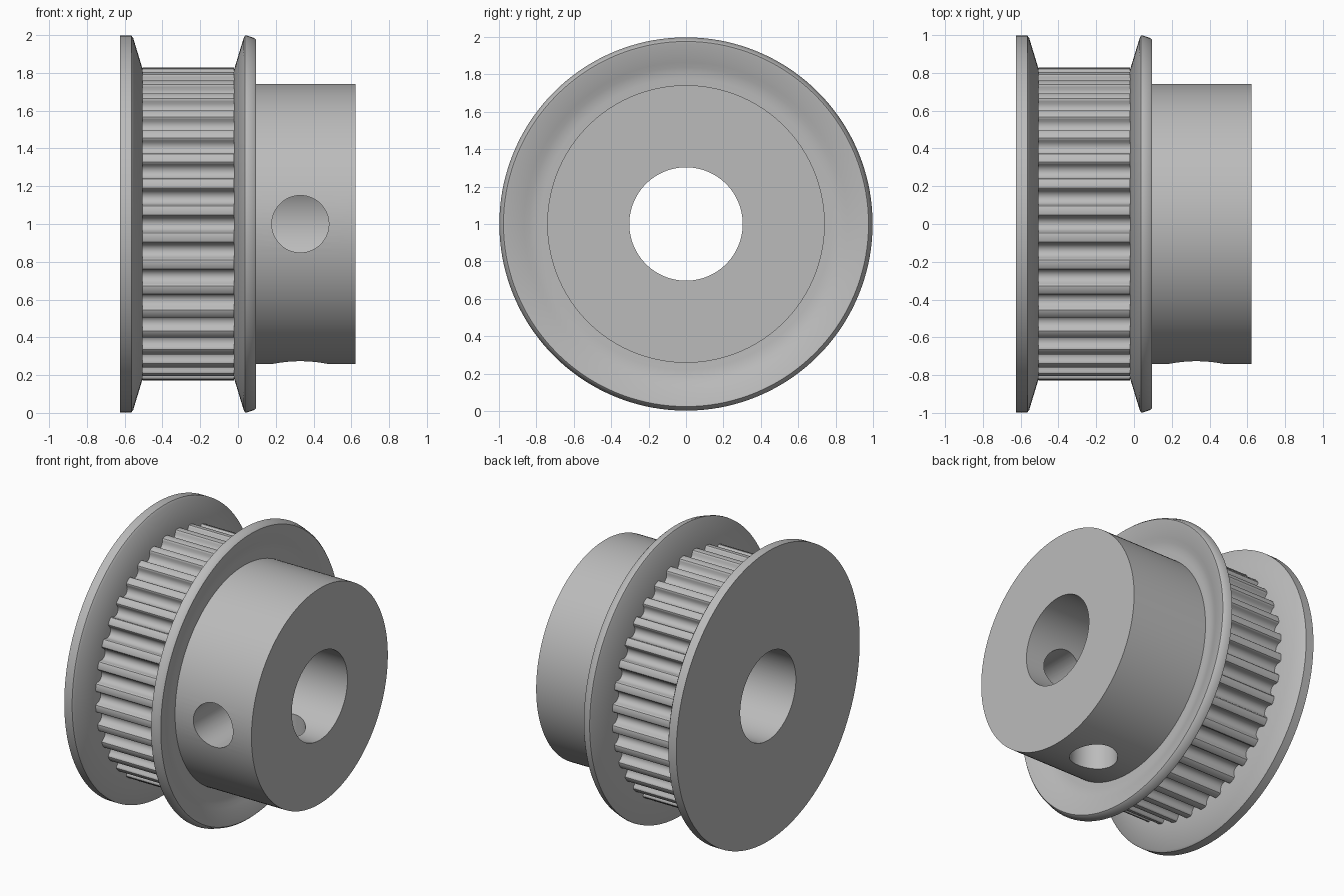
import bpy, bmesh
from math import sin, cos, pi, radians
from mathutils import Vector

if "Cube" in bpy.data.objects:
    bpy.data.objects.remove(bpy.data.objects["Cube"])

AXIS_Z = 1.0     # height of the shaft axis, which runs along x
BORE = 0.303
HUB = 0.742
TEETH = 36
TIP = 0.83
SEGMENTS = 144

metal = bpy.data.materials.new("grey metal")
metal.use_nodes = True
GREY = (0.5, 0.5, 0.5, 1)
metal.diffuse_color = GREY
metal.node_tree.nodes["Principled BSDF"].inputs["Base Color"].default_value = GREY


def finish(name, bm):
    bmesh.ops.recalc_face_normals(bm, faces=bm.faces)
    mesh = bpy.data.meshes.new(name)
    bm.to_mesh(mesh)
    bm.free()
    mesh.materials.append(metal)
    obj = bpy.data.objects.new(name, mesh)
    bpy.context.collection.objects.link(obj)
    return obj


def select(obj):
    bpy.ops.object.select_all(action='DESELECT')
    obj.select_set(True)
    bpy.context.view_layer.objects.active = obj


def smooth(obj):
    select(obj)
    bpy.ops.object.shade_smooth_by_angle(angle=radians(30))


def bridge(bm, loops):
    """Join a closed cycle of equal-length rings with quads."""
    for a, b in zip(loops, loops[1:] + loops[:1]):
        n = len(a)
        for i in range(n):
            j = (i + 1) % n
            bm.faces.new((a[i], a[j], b[j], b[i]))


def lathe(name, profile):
    """Revolve a closed (x, radius) profile about the shaft axis."""
    bm = bmesh.new()
    angles = [2 * pi * i / SEGMENTS for i in range(SEGMENTS)]
    bridge(bm, [[bm.verts.new((x, r * cos(a), AXIS_Z + r * sin(a))) for a in angles]
                for x, r in profile])
    return finish(name, bm)


# Flat-backed flange
smooth(lathe("outer_flange", [(-0.625, BORE), (-0.625, 0.998), (-0.565, 0.998),
                              (-0.555, 0.985), (-0.505, 0.82), (-0.505, BORE)]))

# Dished sheet flange beside the hub
smooth(lathe("hub_flange", [(-0.02, 0.7), (-0.02, 0.82), (0.03, 0.985), (0.036, 0.997),
                            (0.045, 0.998), (0.085, 0.985), (0.095, 0.976), (0.094, 0.966),
                            (0.06, 0.865), (0.05, 0.838), (0.043, 0.81), (0.04, 0.78),
                            (0.04, 0.7)]))

# Toothed rim: rounded grooves with softened lips
GROOVE = 0.041
groove = [(-0.057, 0), (-0.048, 0.003), (-0.043, 0.009)]
groove += [(-GROOVE * cos(t * pi / 8), 0.015 + GROOVE * sin(t * pi / 8)) for t in range(9)]
groove += [(-u, d) for u, d in reversed(groove[:3])]
section = []
for k in range(TEETH):
    a = 2 * pi * k / TEETH
    for u, depth in groove:
        section.append((a + u / TIP, TIP - depth))
bm = bmesh.new()
rings = [[bm.verts.new((x, r * cos(a), AXIS_Z + r * sin(a)))
          for a, r in [(a, BORE if inner else r) for a, r in section]]
         for x, inner in ((-0.505, True), (-0.505, False), (-0.02, False), (-0.02, True))]
bridge(bm, rings)
smooth(finish("toothed_rim", bm))

# Hub with two set-screw holes, one to the front and one downwards
hub = lathe("hub", [(-0.02, BORE), (-0.02, HUB), (0.622, HUB), (0.622, BORE)])
for direction in (Vector((0, -1, 0)), Vector((0, 0, -1))):
    bm = bmesh.new()
    bmesh.ops.create_cone(bm, cap_ends=True, segments=64, radius1=0.151, radius2=0.151, depth=0.9)
    bmesh.ops.rotate(bm, verts=bm.verts,
                     matrix=Vector((0, 0, 1)).rotation_difference(direction).to_matrix())
    bmesh.ops.translate(bm, verts=bm.verts,
                        vec=Vector((0.33, 0, AXIS_Z)) + direction * 0.6)
    cutter = finish("screw_hole_cutter", bm)
    cutter.hide_render = True
    select(hub)
    cut = hub.modifiers.new("screw_hole", 'BOOLEAN')
    cut.operation = 'DIFFERENCE'
    cut.solver = 'EXACT'
    cut.object = cutter
    bpy.ops.object.modifier_apply(modifier=cut.name)
    bpy.data.objects.remove(cutter)
smooth(hub)
